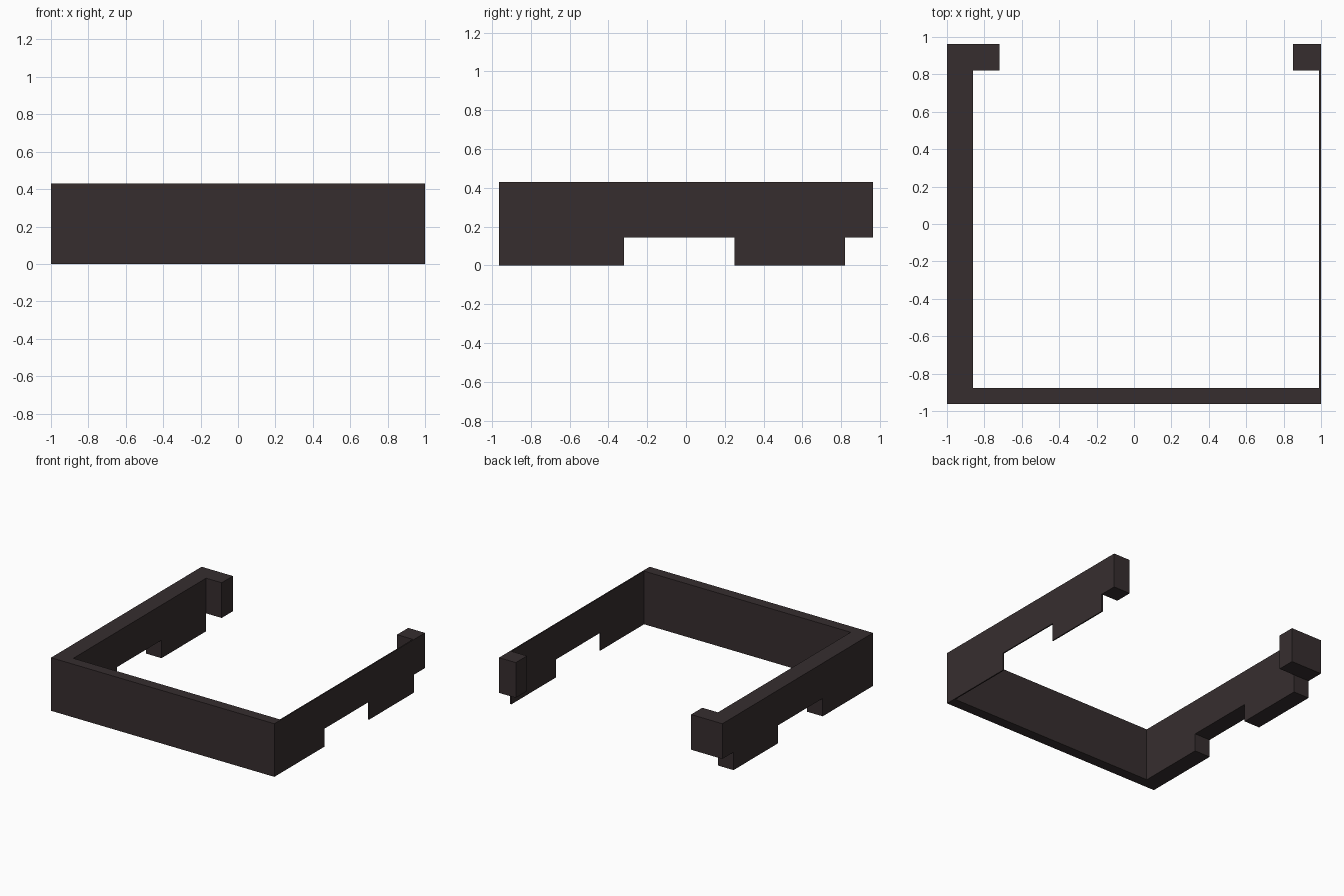
import bpy
import bmesh

if "Cube" in bpy.data.objects:
    bpy.data.objects.remove(bpy.data.objects["Cube"])

HEIGHT = 0.43      # full wall height
STEP = 0.145       # height of the cut-outs along the bottom

dark = bpy.data.materials.new("dark_brown")
dark.diffuse_color = (0.037, 0.027, 0.028, 1)
dark.use_nodes = True
dark.node_tree.nodes["Principled BSDF"].inputs["Base Color"].default_value = dark.diffuse_color


def prism(name, outline, z0, z1):
    """Extrude a plan outline from z0 to z1."""
    bm = bmesh.new()
    base = bm.faces.new([bm.verts.new((x, y, z0)) for x, y in outline])
    top = bmesh.ops.extrude_face_region(bm, geom=[base])["geom"]
    verts = [g for g in top if isinstance(g, bmesh.types.BMVert)]
    bmesh.ops.translate(bm, verts=verts, vec=(0, 0, z1 - z0))
    bmesh.ops.recalc_face_normals(bm, faces=bm.faces)
    mesh = bpy.data.meshes.new(name)
    bm.to_mesh(mesh)
    bm.free()
    mesh.materials.append(dark)
    obj = bpy.data.objects.new(name, mesh)
    bpy.context.collection.objects.link(obj)
    return obj


# U-shaped frame: thick left wall, front wall, thin right wall, back tabs
frame = prism("frame", [
    (-1, -0.963), (1, -0.963), (1, 0.963), (0.85, 0.963), (0.85, 0.82),
    (0.99, 0.82), (0.99, -0.878), (-0.86, -0.878), (-0.86, 0.82),
    (-0.72, 0.82), (-0.72, 0.963), (-1, 0.963)], 0, HEIGHT)

# Bottom cut-outs: middle of the side walls, and under the back tabs
for name, y0, y1 in (("middle_notch_cutter", -0.32, 0.25),
                     ("back_step_cutter", 0.82, 1.2)):
    cutter = prism(name, [(-1.2, y0), (1.2, y0), (1.2, y1), (-1.2, y1)], -0.2, STEP)
    cutter.hide_render = True
    cutter.hide_viewport = True
    cut = frame.modifiers.new(name, "BOOLEAN")
    cut.operation = "DIFFERENCE"
    cut.solver = "EXACT"
    cut.object = cutter
